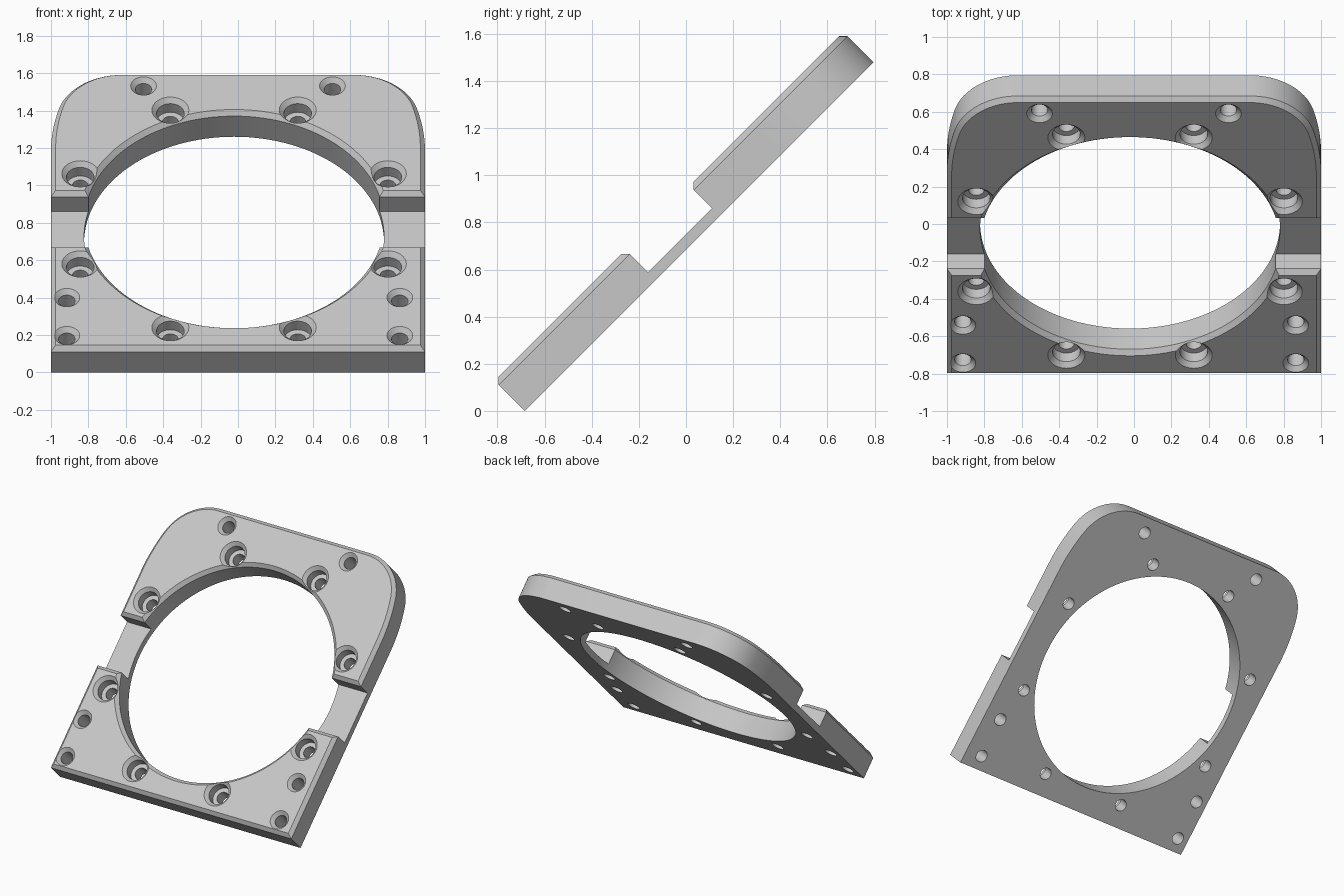
import bpy, bmesh, math
from mathutils import Matrix, Vector

if "Cube" in bpy.data.objects:
    bpy.data.objects.remove(bpy.data.objects["Cube"])

# Plate is modelled flat (x, u along the slope, n = thickness), then tilted 45 degrees
T, C = 0.181, 0.025          # thickness, chamfer
L = 2.093                    # plate length
CX, CU = -0.021, 0.98        # bore centre
grey = bpy.data.materials.new("light grey")
grey.diffuse_color = (0.57, 0.57, 0.57, 1)
grey.use_nodes = True
grey.node_tree.nodes["Principled BSDF"].inputs["Base Color"].default_value = grey.diffuse_color


def to_object(name, bm):
    bmesh.ops.recalc_face_normals(bm, faces=bm.faces)
    me = bpy.data.meshes.new(name)
    bm.to_mesh(me)
    bm.free()
    me.materials.append(grey)
    ob = bpy.data.objects.new(name, me)
    bpy.context.collection.objects.link(ob)
    return ob


def loft(name, rings):
    """Capped skin through matching rings of points."""
    bm = bmesh.new()
    vs = [[bm.verts.new(p) for p in r] for r in rings]
    k = len(vs[0])
    for a, b in zip(vs, vs[1:]):
        for i in range(k):
            j = (i + 1) % k
            bm.faces.new((a[i], a[j], b[j], b[i]))
    bm.faces.new(vs[0][::-1])
    bm.faces.new(vs[-1])
    return to_object(name, bm)


def lathe(name, x, u, profile, segs):
    """Round cutter from (radius, height) pairs."""
    return loft(name, [[(x + r * math.cos(2 * math.pi * i / segs),
                         u + r * math.sin(2 * math.pi * i / segs), n)
                        for i in range(segs)] for r, n in profile])


def arc(cx, cu, r, a0, a1, steps):
    return [(cx + r * math.cos(math.radians(a0 + (a1 - a0) * i / steps)),
             cu + r * math.sin(math.radians(a0 + (a1 - a0) * i / steps)))
            for i in range(steps + 1)]


def inset(pts, d):
    out = []
    for i, p in enumerate(pts):
        p = Vector(p)
        e1 = (p - Vector(pts[i - 1])).normalized()
        e2 = (Vector(pts[(i + 1) % len(pts)]) - p).normalized()
        n1, n2 = Vector((-e1.y, e1.x)), Vector((-e2.y, e2.x))
        out.append(p + (n1 + n2) * d / (1 + n1.dot(n2)))
    return out


# Plate outline: straight sides, slow curve, then rounded top corners
R, r = 1.233, 0.35
side = [(1, 0)] + arc(1 - R, 1.515, R, 0, 15, 8) + arc(0.62, L - r, r, 15, 90, 20)[1:]
outline = side + [(-x, u) for x, u in reversed(side)]
inner = inset(outline, C)
plate = loft("mounting_plate", [[(x, u, 0) for x, u in outline],
                                [(x, u, T - C) for x, u in outline],
                                [(x, u, T) for x, u in inner]])

top = T + 0.05               # cutters flare on past the top face
cutters = []

# Cross slot with chamfered lips
a, b = 0.787, 1.171
prof = [(a, 0.046), (b, 0.046), (b, T - C), (b + C + 0.05, top),
        (a - C - 0.05, top), (a, T - C)]
cutters.append(loft("slot_cutter", [[(x, u, n) for u, n in prof] for x in (-1.2, 1.2)]))

# Main bore
cutters.append(lathe("bore_cutter", CX, CU,
                     [(0.802, -0.1), (0.802, T - C), (0.802 + C + 0.05, top)], 128))

# Counterbored bolt holes around the bore
for k in range(8):
    t = math.radians(22.5 + 45 * k)
    cutters.append(lathe("bolt_cutter", CX + 0.89 * math.cos(t), CU + 0.89 * math.sin(t),
                         [(0.043, -0.1), (0.043, T - 0.09), (0.074, T - 0.09),
                          (0.074, T - C), (0.074 + C + 0.05, top)], 32))

# Plain chamfered holes near the corners
for x, u in [(-0.505, 1.985), (0.505, 1.985), (-0.915, 0.385), (0.865, 0.385),
             (-0.915, 0.098), (0.865, 0.098)]:
    cutters.append(lathe("hole_cutter", x, u,
                         [(0.044, -0.1), (0.044, T - C), (0.044 + C + 0.05, top)], 32))

bpy.context.view_layer.objects.active = plate
plate.select_set(True)
for cutter in cutters:
    mod = plate.modifiers.new("cut", 'BOOLEAN')
    mod.operation, mod.solver, mod.object = 'DIFFERENCE', 'EXACT', cutter
    bpy.ops.object.modifier_apply(modifier=mod.name)
    bpy.data.objects.remove(cutter)

# Tilt and stand on the ground
plate.data.transform(Matrix.Translation((0, -0.685, 0)) @ Matrix.Rotation(math.radians(45), 4, 'X'))
bpy.ops.object.shade_smooth_by_angle(angle=math.radians(25))
